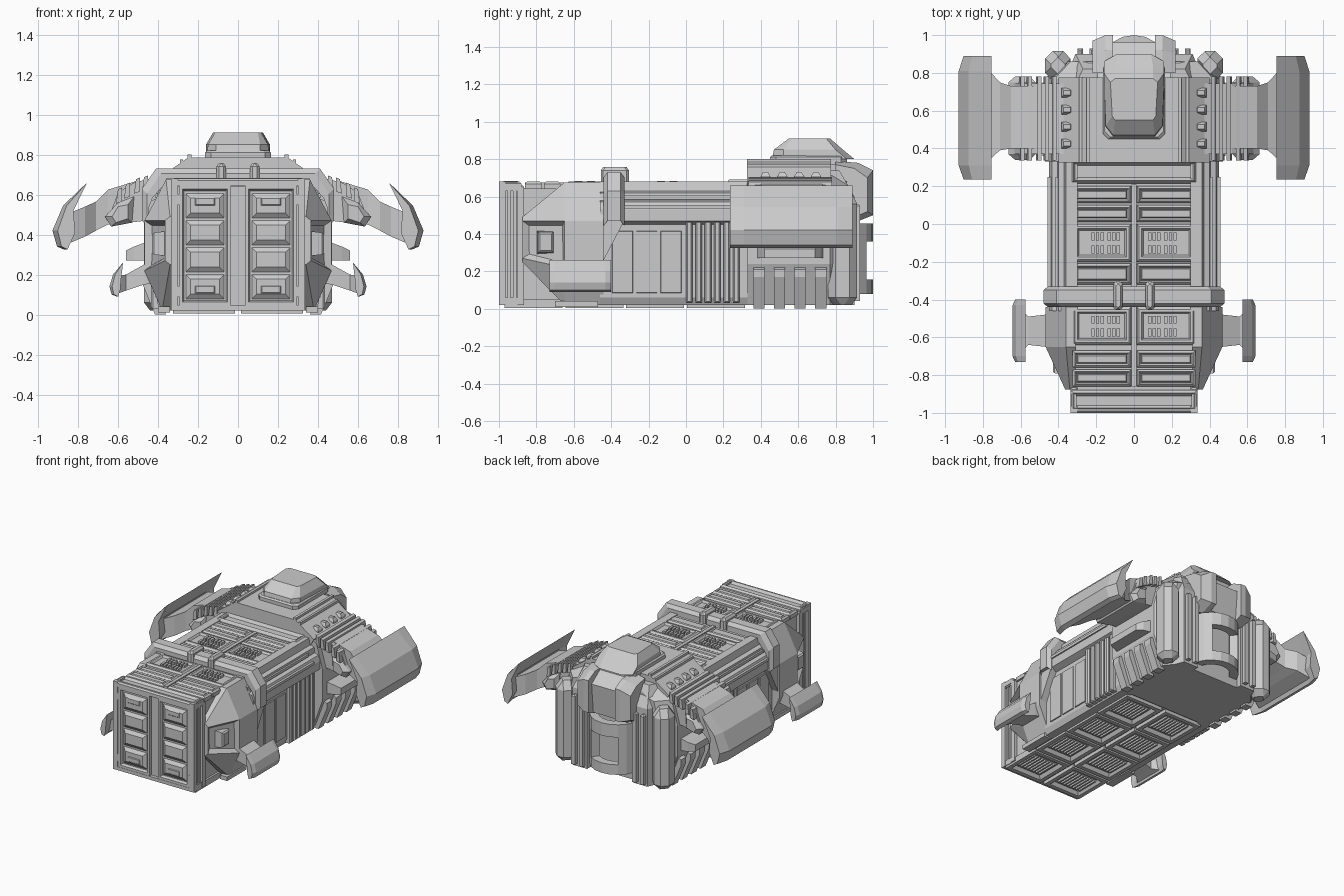
import bpy, bmesh, math

def put(axis, a, p):
    return {'x': (a, p[0], p[1]), 'y': (p[0], a, p[1]), 'z': (p[0], p[1], a)}[axis]

def loft(rings):
    n = len(rings[0])
    faces = [tuple(range(n)), tuple(range(n * (len(rings) - 1), n * len(rings)))]
    for r in range(len(rings) - 1):
        for i in range(n):
            j = (i + 1) % n
            faces.append((r * n + i, r * n + j, r * n + n + j, r * n + n + i))
    return [p for r in rings for p in r], faces

def prism(axis, prof, a, b):
    return loft([[put(axis, a, p) for p in prof], [put(axis, b, p) for p in prof]])

def rect(u0, u1, v0, v1, i=0, c=0):
    u0, u1, v0, v1 = u0 + i, u1 - i, v0 + i, v1 - i
    if not c:
        return [(u0, v0), (u1, v0), (u1, v1), (u0, v1)]
    return [(u0 + c, v0), (u1 - c, v0), (u1, v0 + c), (u1, v1 - c),
            (u1 - c, v1), (u0 + c, v1), (u0, v1 - c), (u0, v0 + c)]

def stack(axis, u0, u1, v0, v1, steps, c=0):
    """Stepped panel: each step is (inset, height) along the axis."""
    return loft([[put(axis, h, p) for p in rect(u0, u1, v0, v1, i, c)] for i, h in steps])

def box(x0, x1, y0, y1, z0, z1, t=0.0):
    return stack('z', x0, x1, y0, y1, [(0, z0), (0, z1 - t), (t, z1)] if t else [(0, z0), (0, z1)])

def part(name, pieces, mirror=True, inset=None):
    bm = bmesh.new()
    for s in ((1, -1) if mirror else (1,)):
        for vs, fs in pieces:
            bv = [bm.verts.new((s * x, y, z)) for x, y, z in vs]
            for f in fs:
                bm.faces.new([bv[i] for i in f])
    bmesh.ops.recalc_face_normals(bm, faces=bm.faces)
    if inset:
        bm.normal_update()
        sel = [f for f in bm.faces if inset(f.normal)]
        bmesh.ops.inset_individual(bm, faces=sel, thickness=0.035, depth=-0.03)
    me = bpy.data.meshes.new(name)
    bm.to_mesh(me)
    bm.free()
    ob = bpy.data.objects.new(name, me)
    bpy.context.collection.objects.link(ob)
    return ob

# cargo container core, corner posts and end frames
part("container_core", [box(-.31, .31, -.975, .36, .03, .645)], False)
part("container_frame", [box(.30, .335, -1, -.965, .02, .68), box(.30, .335, -.90, -.865, .02, .66, .01),
                         box(.305, .33, -.965, -.90, .02, .06), box(.305, .33, -.965, -.90, .63, .68)]
     + [box(.30, .325, y, y + .018, .05, .64) for y in (-.955, -.925)])
part("front_beams", [box(-.33, .33, -1, -.97, .02, .045), box(-.33, .33, -1, -.97, .645, .68, .01)], False)

# front doors with stepped pressings and hinges
door = [stack('y', .035, .295, .045, .645, [(0, -.97), (0, -.998), (.018, -.998), (.026, -.978)])]
for z in (.075, .21, .345, .48):
    door.append(stack('y', .065, .265, z, z + .13, [(0, -.975), (.028, -.996)]))
for z in (.10, .54):
    door.append(stack('y', .11, .22, z, z + .05, [(0, -.99), (.01, -1.0)]))
part("cargo_doors", door)
part("door_hinges", [box(.295, .325, -1, -.98, z, z + .05) for z in (.09, .55)])

# roof panels with recessed plates and vents
roof = []
for y0, y1 in ((.11, .20), (.01, .10), (-.32, -.21), (-.76, -.67), (-.86, -.77)):
    roof.append(stack('z', .015, .325, y0, y1, [(0, .64), (0, .668), (.012, .68), (.022, .665), (.028, .678)]))
vents = []
for y0, y1 in ((-.20, 0), (-.64, -.44)):
    roof.append(stack('z', .015, .325, y0, y1, [(0, .64), (0, .668), (.012, .68), (.025, .68), (.035, .665)]))
    ym = (y0 + y1) / 2
    for x in (.075, .16):
        for y in (ym + .012, ym - .055):
            vents += [box(x + k * .024, x + k * .024 + .017, y, y + .042, .66, .683) for k in range(3)]
part("roof_panels", roof)
part("roof_vents", vents)
part("roof_cross_panels", [
    stack('z', -.335, .335, -.99, -.88, [(0, .64), (0, .67), (.015, .682), (.03, .665)]),
    stack('z', -.335, .335, .215, .34, [(0, .64), (0, .67), (.015, .69), (.03, .67)]),
    box(-.012, .012, -.86, .21, .64, .675)], False)

# underside grid with mesh grilles
under, grille = [], []
for k in range(4):
    y = -.97 + k * .325
    under.append(stack('z', .015, .325, y, y + .31, [(0, .05), (0, .005), (.03, .005), (.045, .03)]))
    grille += [box(.08 + i * .026, .092 + i * .026, y + .07, y + .24, .015, .035) for i in range(8)]
part("underside_frames", under)
part("underside_grilles", grille)

# middle hull with stepped upper ledges, side ribs and panels
side = [(.30, .68), (.36, .68), (.37, .63), (.40, .62), (.405, .58), (.435, .57), (.45, .53),
        (.45, .47), (.405, .45), (.405, .06), (.385, .02), (.30, .02)]
part("side_hull", [prism('y', side, -.46, .36)])
part("side_ledge_rails", [box(.37, .415, -.33, .25, .585, .605), box(.42, .458, -.33, .25, .535, .555)])
part("side_ribs", [stack('x', y, y + .035, .03, .47, [(0, .39), (0, .425), (.008, .435)])
                   for y in (.0, .05, .10, .15, .20, .25)])
part("side_plates", [stack('x', y, y + .12, .08, .42, [(0, .39), (.006, .412)]) for y in (-.40, -.27, -.14)])
part("pod_braces", [prism('x', [(-.46, .47), (-.33, .47), (-.44, .26), (-.46, .26)], .40, .455)])

# front side pods with recessed nose plates
full = [(.31, .675), (.36, .675), (.468, .47), (.468, .22), (.38, .02), (.31, .02)]
nose = [(.31, .49), (.34, .49), (.365, .47), (.365, .27), (.34, .25), (.31, .25)]
part("front_pods", [loft([[put('y', -.875, p) for p in nose], [put('y', -.65, p) for p in full],
                          [put('y', -.44, p) for p in full]])],
     inset=lambda n: abs(n.x) > .3 and n.y < -.2 and abs(n.z) < .15)
part("pod_nozzles", [stack('x', -.80, -.70, .29, .42, [(0, .34), (.01, .42), (.02, .43)]),
                     box(.34, .40, -.70, -.47, .01, .04)])

# clamp band over the hull
outer = [(.48, .47), (.48, .63), (.41, .73), (0, .73)]
inner = [(0, .66), (.36, .66), (.43, .58), (.43, .47)]
part("clamp_band", [loft([[put('y', y, (p[0] - d * (p[0] > .4), p[1] - d)) for p in outer] +
                          [put('y', y, p) for p in inner]
                          for y, d in ((-.44, .025), (-.42, 0), (-.35, 0), (-.33, .025))])])
part("clamp_clips", [stack('z', .06, .108, -.455, -.305, [(0, .67), (0, .74), (.012, .757)], .012)])

# small lower fins and arms
def fin(prof, ys, shrink):
    cx, cz = prof[0]
    return loft([[put('y', y, (cx + (p[0] - cx) * k, p[1])) for p in prof] for y, k in zip(ys, shrink)])
sprof = [(.575, .26), (.625, .20), (.643, .14), (.632, .10), (.605, .09), (.592, .125), (.588, .17)]
part("small_fins", [fin(sprof, (-.73, -.70, -.43, -.40), (.8, 1, 1, .8))])
part("small_fin_arms", [loft([[put('x', x, p) for p in rect(*r)] for x, r in
     ((.40, (-.65, -.48, .16, .30)), (.47, (-.65, -.48, .15, .25)), (.56, (-.64, -.49, .12, .20)),
      (.615, (-.70, -.43, .10, .19)))])])

# rear hull, narrowing to the back
sec = [(.42, .65), (.47, .47), (.47, .24), (.39, .02)]
def ring(y, f, top):
    h = [(x * f, min(z, top)) for x, z in sec]
    r = [(.30 * f, top)] + h + [(-x, z) for x, z in reversed(h)] + [(-.30 * f, top)]
    return [put('y', y, p) for p in r]
part("rear_hull", [loft([ring(.33, 1, .72), ring(.77, 1, .72), ring(.86, .80, .68)])], False)
part("rear_lower_ribs", [prism('y', [(.44, .23), (.485, .21), (.485, .17), (.415, .0), (.36, .0)], y, y + .06)
                         for y in (.36, .47, .58, .69)])
part("rear_side_ledges", [loft([[put('x', x, p) for p in rect(*r)] for x, r in
     ((.44, (.37, .74, .27, .37)), (.52, (.40, .72, .27, .34)), (.56, (.42, .69, .27, .32)))])])
part("rear_columns", [stack('z', .335, .47, .76, .915, [(.03, .02), (0, .06), (0, .56), (.03, .62)], .04)])

# rear roof deck with rails and teeth
part("roof_deck", [prism('y', [(-.40, .68), (-.25, .785), (.25, .785), (.40, .68), (.36, .60), (-.36, .60)], .325, .775)], False)
part("deck_rails", [box(.232, .252, .325, .775, .76, .80), box(.275, .29, .325, .775, .74, .775)])
part("deck_teeth", [stack('z', .325, .385, y, y + .05, [(0, .66), (0, .71), (.012, .73)])
                    for y in (.40, .49, .58, .67)])

# turret cabin
part("cabin_base", [stack('z', -.165, .165, .45, .86, [(0, .77), (0, .81), (.01, .82)], .03)], False)
cab = [[(-.11, .46), (.11, .46), (.155, .52), (.16, .86), (.09, .90), (-.09, .90), (-.16, .86), (-.155, .52)],
       [(-.11, .47), (.11, .47), (.15, .52), (.16, .80), (.10, .84), (-.10, .84), (-.16, .80), (-.15, .52)],
       [(-.10, .55), (.10, .55), (.115, .57), (.125, .75), (.10, .77), (-.10, .77), (-.125, .75), (-.115, .57)]]
part("cabin", [loft([[put('z', z, p) for p in q] for q, z in zip(cab, (.80, .85, .91))])], False)

# shoulders with ribs and end sockets
sh = [(.28, .73), (.40, .69), (.52, .66), (.60, .61), (.645, .49), (.62, .45), (.46, .47), (.28, .45)]
part("shoulders", [prism('y', sh, .37, .745)])
part("shoulder_ribs", [prism('y', [(x, z - .05), (x, z + .02), (x + .02, z + .013), (x + .03, z - .06)], .335, .78)
                       for x, z in ((.41, .685), (.45, .675), (.49, .665), (.54, .64), (.58, .615))])
part("shoulder_sockets", [loft([[put('y', y, p) for p in q] for y, q in (
    (.34, [(.55, .55), (.60, .54), (.63, .49), (.61, .46), (.55, .48)]),
    (.37, [(.52, .59), (.60, .56), (.665, .49), (.635, .44), (.53, .46)]),
    (.75, [(.52, .59), (.60, .56), (.665, .49), (.635, .44), (.53, .46)]),
    (.78, [(.55, .55), (.60, .54), (.63, .49), (.61, .46), (.55, .48)]))])])

# big fins and arms
part("big_fin_arms", [loft([[put('x', x, p) for p in rect(*r)] for x, r in
     ((.50, (.40, .73, .48, .67)), (.65, (.40, .73, .45, .625)), (.71, (.39, .75, .42, .565)),
      (.765, (.34, .81, .39, .54)), (.86, (.30, .84, .35, .50)))])])
bprof = [(.755, .66), (.875, .545), (.928, .42), (.905, .34), (.87, .325), (.825, .41), (.835, .52)]
part("big_fins", [fin(bprof, (.235, .31, .81, .89), (.85, 1, 1, .85))])

# rear upper block, horns and side wedges
part("rear_crown", [prism('x', [(.76, .785), (.86, .77), (.96, .70), (.94, .48), (.84, .46), (.76, .5)], -.13, .13)], False)
part("rear_horns", [loft([[put('x', x, p) for p in q] for x, q in (
    (.11, [(.80, .79), (.92, .78), (1, .74), (1, .50), (.90, .46), (.80, .5)]),
    (.15, [(.80, .79), (.92, .78), (1, .74), (1, .50), (.90, .46), (.80, .5)]),
    (.22, [(.80, .77), (.90, .75), (.97, .70), (.97, .52), (.88, .48), (.80, .5)]))])])
part("rear_wedges", [loft([[put('z', z, p) for p in q] for z, q in (
    (.02, [(.19, .80), (.35, .80), (.31, .90), (.19, .90)]),
    (.60, [(.19, .80), (.35, .80), (.31, .90), (.19, .90)]),
    (.74, [(.19, .76), (.30, .76), (.27, .82), (.19, .82)]))])])
part("rear_rails", [box(x, x + .03, .88, .93, .04, .56, .01) for x in (.205, .27)])

# rear round hatch: two half rings with side posts
arc = [math.pi * k / 10 for k in range(11)]
half = [(.19 * math.cos(a), .81 + .19 * math.sin(a)) for a in arc] + \
       [(.13 * math.cos(a), .81 + .13 * math.sin(a)) for a in reversed(arc)]
part("hatch_rings", [prism('z', half, .36, .455), prism('z', half, .08, .155)], False)
part("hatch_posts", [prism('z', half[1:4] + half[-4:-1], .15, .37)])
